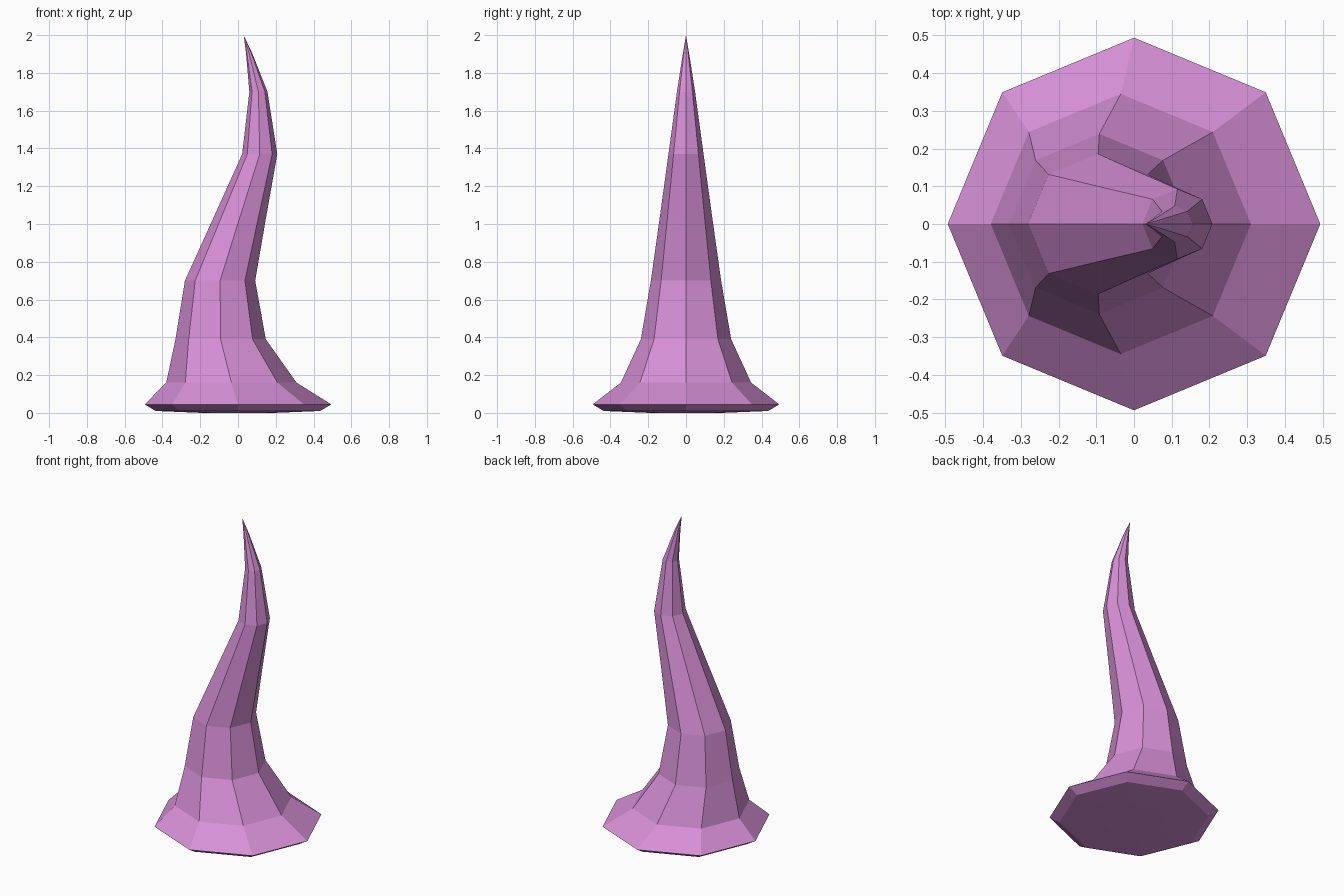
import bpy, bmesh
from math import cos, sin, pi

if "Cube" in bpy.data.objects:
    bpy.data.objects.remove(bpy.data.objects["Cube"])

SIDES = 8
# Cross-sections from bottom to top: height, centre x, radius
RINGS = [
    (0.0, 0.0, 0.19), (0.01, 0.0, 0.435), (0.045, 0.0, 0.494),
    (0.16, -0.035, 0.345), (0.39, -0.092, 0.239), (0.70, -0.095, 0.186),
    (1.02, 0.005, 0.141), (1.37, 0.115, 0.093), (1.70, 0.108, 0.048),
    (1.90, 0.060, 0.017),
]
TIP = (0.03, 0.0, 2.0)

# Bent eight-sided horn with a flared foot
bm = bmesh.new()
loops = [[bm.verts.new((cx + r * cos(2 * pi * i / SIDES), r * sin(2 * pi * i / SIDES), z))
          for i in range(SIDES)] for z, cx, r in RINGS]
for low, high in zip(loops, loops[1:]):
    for i in range(SIDES):
        j = (i + 1) % SIDES
        bm.faces.new((low[i], low[j], high[j], high[i]))

# Flat underside and pointed tip
bm.faces.new(loops[0][::-1])
tip = bm.verts.new(TIP)
for i in range(SIDES):
    bm.faces.new((loops[-1][i], loops[-1][(i + 1) % SIDES], tip))
bmesh.ops.recalc_face_normals(bm, faces=bm.faces[:])

mesh = bpy.data.meshes.new("tentacle")
bm.to_mesh(mesh)
bm.free()
tentacle = bpy.data.objects.new("tentacle", mesh)
bpy.context.collection.objects.link(tentacle)

# Pink-violet skin
skin = bpy.data.materials.new("pink_skin")
skin.diffuse_color = (0.68, 0.28, 0.68, 1.0)
skin.use_nodes = True
skin.node_tree.nodes["Principled BSDF"].inputs["Base Color"].default_value = skin.diffuse_color
mesh.materials.append(skin)
